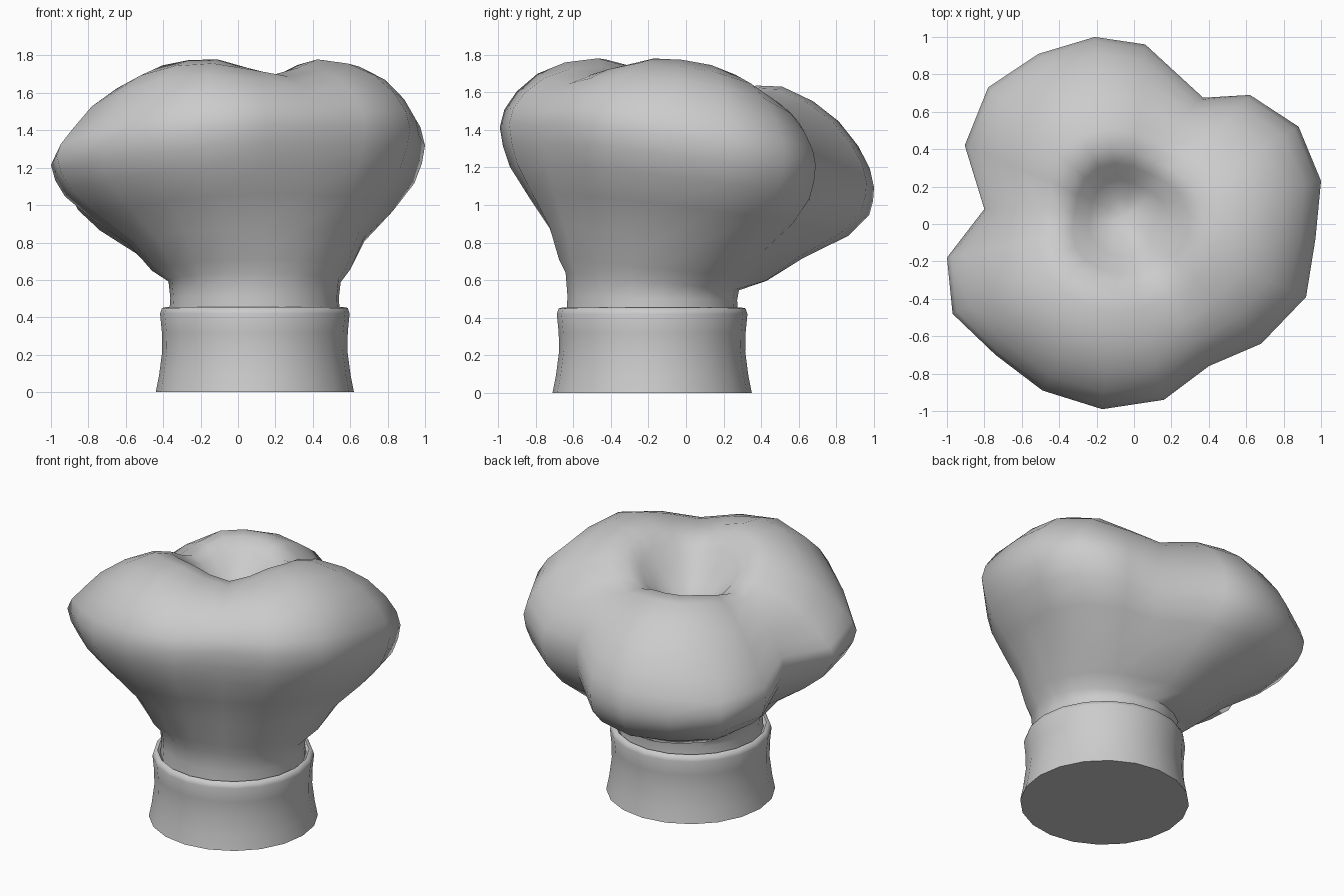
import bpy, bmesh, math

if "Cube" in bpy.data.objects:
    bpy.data.objects.remove(bpy.data.objects["Cube"])

CX, CY = 0.09, -0.18          # centre of the band
PX, PY = -0.05, 0.04          # centre of the dent in the crown

def build(name, rings, bottom_cap, pole=None):
    bm = bmesh.new()
    rows = [[bm.verts.new(p) for p in r] for r in rings]
    n = len(rows[0])
    for a, b in zip(rows, rows[1:]):
        for i in range(n):
            j = (i + 1) % n
            bm.faces.new((a[i], a[j], b[j], b[i]))
    if bottom_cap:
        bm.faces.new(rows[0][::-1])
    if pole:
        v = bm.verts.new(pole)
        for i in range(n):
            bm.faces.new((rows[-1][i], rows[-1][(i + 1) % n], v))
    bm.normal_update()
    me = bpy.data.meshes.new(name)
    bm.to_mesh(me)
    bm.free()
    ob = bpy.data.objects.new(name, me)
    bpy.context.collection.objects.link(ob)
    bpy.ops.object.select_all(action='DESELECT')
    ob.select_set(True)
    bpy.context.view_layer.objects.active = ob
    bpy.ops.object.shade_smooth_by_angle(angle=math.radians(60))
    return ob

# Head band: flared ring with a closed base and a tucked-in lip
def circle(r, z, n=20):
    return [(CX + r * math.cos(2 * math.pi * i / n),
             CY + r * math.sin(2 * math.pi * i / n), z) for i in range(n)]

band = [(0.53, 0), (0.512, 0.09), (0.495, 0.22), (0.497, 0.32), (0.507, 0.42),
        (0.497, 0.45), (0.475, 0.455), (0.458, 0.435)]
build("hat_band", [circle(r, z) for r, z in band], True)

# Puffy crown: three-lobed outline at its widest, on a tilted plane
outline = [(1, .23), (.88, .52), (.62, .69), (.37, .675), (.06, .96), (-.21, 1),
           (-.51, .91), (-.78, .73), (-.905, .42), (-.8, .08), (-1, -.18),
           (-.97, -.48), (-.74, -.7), (-.49, -.89), (-.17, -.99), (.16, -.94),
           (.4, -.76), (.68, -.64), (.92, -.39), (.97, -.08)]
N = len(outline)

# Softened copy of the outline, used towards the dent where creases fade
soft = outline
for _ in range(2):
    soft = [tuple((soft[i - 1][k] + 2 * soft[i][k] + soft[(i + 1) % N][k]) / 4
                  for k in (0, 1)) for i in range(N)]
creases = [math.atan2(y - PY, x - PX) for x, y in (outline[3], outline[9], outline[16])]

def plane(x, y):
    return 1.27 - 0.16 * y + 0.085 * x

def crease(x, y):
    a = math.atan2(y - PY, x - PX)
    return min(1, sum(math.exp(-(math.remainder(a - c, 2 * math.pi) / 0.45) ** 2)
                      for c in creases))

def neck_point(p, r, z, tilt=0.0):
    a = math.atan2(p[1] - CY, p[0] - CX)
    x, y = CX + r * math.cos(a), CY + r * math.sin(a)
    return (x, y, z - tilt * y)

rings = [[neck_point(p, .458, .42) for p in outline],
         [neck_point(p, .452, .50, .02) for p in outline],
         [neck_point(p, .462, .575, .10) for p in outline]]

# Underside: from the neck out to the widest ring
for f, zf in ((.13, .09), (.31, .31), (.62, .53), (.87, .73), (.96, .87), (1, 1)):
    ring = []
    for p, q in zip(outline, soft):
        nx, ny, nz = neck_point(p, .462, .575, .10)
        k = max(0, p[1]) * 0.9 + max(0, -p[0] - .5) * 0.35
        g = f + min(k, 1) * f * (1 - f)
        w = 0.6 * (1 - f)
        ex, ey = p[0] + (q[0] - p[0]) * w, p[1] + (q[1] - p[1]) * w
        ring.append((nx + (ex - nx) * g, ny + (ey - ny) * g,
                     nz + (plane(*p) - nz) * zf))
    rings.append(ring)

# Upper side: over the lobes and down into the dent
for s, h in ((.98, .1), (.925, .21), (.83, .325), (.7, .41), (.53, .46), (.41, .445),
             (.32, .375), (.22, .26), (.11, .18)):
    ring = []
    w = min(1, (1 - s) * 2.5)
    for p, q in zip(outline, soft):
        ex, ey = p[0] + (q[0] - p[0]) * w, p[1] + (q[1] - p[1]) * w
        x, y = PX + (ex - PX) * s, PY + (ey - PY) * s
        drop = 0.24 * min(1, s / .45) * crease(*p)
        sag = 0.12 * max(0, -x - .4) * min(1, h / .2)
        ring.append((x, y, plane(x, y) + h * (1 - drop) - sag))
    rings.append(ring)
build("hat_crown", rings, False, (PX, PY, plane(PX, PY) + .15))
